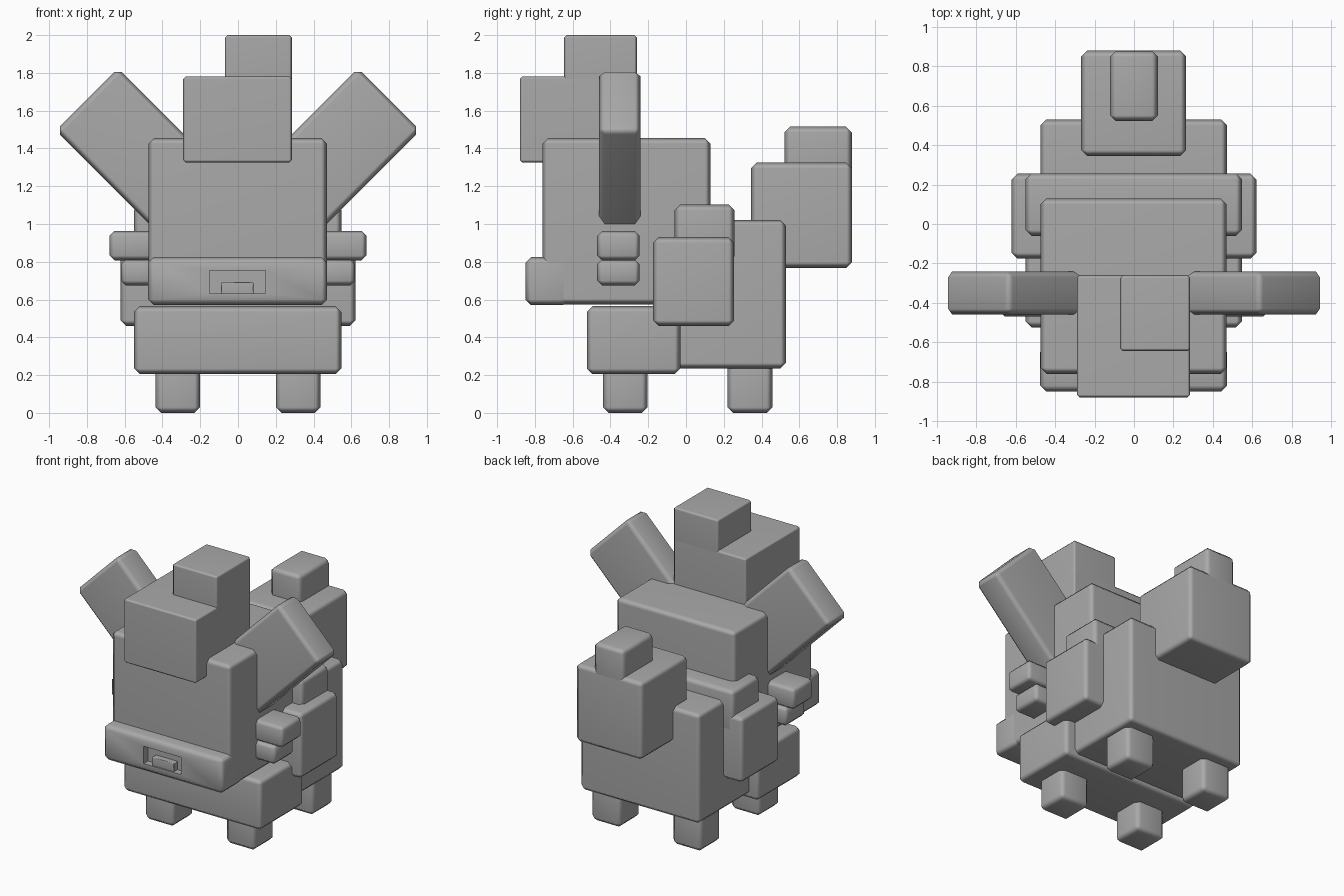
import bpy, bmesh, math
from mathutils import Matrix, Vector

if "Cube" in bpy.data.objects:
    bpy.data.objects.remove(bpy.data.objects["Cube"])

grey = bpy.data.materials.new("plain grey")
grey.diffuse_color = (0.4, 0.4, 0.4, 1)
grey.use_nodes = True
grey.node_tree.nodes["Principled BSDF"].inputs["Base Color"].default_value = grey.diffuse_color


def finish(name, bm):
    """Turn a bmesh into a smooth-shaded object with flat-looking faces."""
    bmesh.ops.recalc_face_normals(bm, faces=bm.faces)
    me = bpy.data.meshes.new(name)
    bm.to_mesh(me)
    bm.free()
    me.shade_smooth()
    me.set_sharp_from_angle(angle=math.radians(65))
    me.materials.append(grey)
    ob = bpy.data.objects.new(name, me)
    bpy.context.collection.objects.link(ob)
    mod = ob.modifiers.new("even shading", 'WEIGHTED_NORMAL')
    mod.keep_sharp = True
    return ob


def block(x, y, z, bevel):
    """Chamfered box between the given (min, max) ranges."""
    bm = bmesh.new()
    bmesh.ops.create_cube(bm, size=1)
    size = [b - a for a, b in (x, y, z)]
    mid = [(a + b) / 2 for a, b in (x, y, z)]
    bmesh.ops.scale(bm, vec=size, verts=bm.verts)
    bmesh.ops.translate(bm, vec=mid, verts=bm.verts)
    if bevel:
        bmesh.ops.bevel(bm, geom=bm.edges[:], offset=bevel, segments=1,
                        profile=0.5, affect='EDGES')
    return bm


def box(name, x, y, z, bevel=0.03):
    return finish(name, block(x, y, z, bevel))


def pair(name, x, y, z, bevel=0.03):
    box(name + "_right", x, y, z, bevel)
    box(name + "_left", (-x[1], -x[0]), y, z, bevel)


# head
box("head", (-0.474, 0.47), (-0.76, 0.13), (0.575, 1.455))

# muzzle with the mouth recessed into its front face
bm = block((-0.476, 0.472), (-0.85, -0.62), (0.57, 0.825), 0.03)
front = min(bm.faces, key=lambda f: f.calc_center_median().y)
bmesh.ops.inset_region(bm, faces=[front], thickness=0.02)
centre = front.calc_center_median()
for v in front.verts:
    v.co.x = 0.145 if v.co.x > centre.x else -0.15
    v.co.z = 0.755 if v.co.z > centre.z else 0.632
pocket = bmesh.ops.extrude_discrete_faces(bm, faces=[front])["faces"][0]
bmesh.ops.translate(bm, vec=(0, 0.05, 0), verts=pocket.verts)
finish("muzzle", bm)
box("tongue", (-0.09, 0.082), (-0.84, -0.78), (0.625, 0.692), 0.005)

# hair tuft
box("hair_base", (-0.29, 0.285), (-0.88, -0.26), (1.325, 1.782), 0.014)
box("hair_top", (-0.07, 0.285), (-0.645, -0.26), (1.7, 2.0), 0.014)

# ears, leaning out at 45 degrees
for side, s in (("right", 1), ("left", -1)):
    bm = block((-0.233, 0.233), (-0.11, 0.11), (-0.4, 0.4), 0.03)
    bm.transform(Matrix.Translation(Vector((s * 0.517, -0.35, 1.377)))
                 @ Matrix.Rotation(s * math.radians(45), 4, 'Y'))
    finish("ear_" + side, bm)

# cheek tufts
pair("upper_cheek_tuft", (0.4, 0.68), (-0.47, -0.245), (0.808, 0.962), 0.025)
pair("lower_cheek_tuft", (0.4, 0.62), (-0.47, -0.245), (0.675, 0.812), 0.025)

# body
box("chest", (-0.55, 0.547), (-0.525, -0.03), (0.205, 0.565))
box("hind_body", (-0.475, 0.472), (-0.06, 0.53), (0.235, 1.02))

# saddle over the back
box("saddle_side", (-0.622, 0.622), (-0.175, 0.255), (0.46, 0.93))
box("saddle_top", (-0.55, 0.547), (-0.06, 0.257), (0.8, 1.103))

# tail
box("tail", (-0.268, 0.265), (0.345, 0.88), (0.768, 1.325))
box("tail_tip", (-0.122, 0.122), (0.522, 0.878), (1.2, 1.515))

# legs
pair("front_leg", (0.2, 0.437), (-0.44, -0.203), (0, 0.28))
pair("hind_leg", (0.2, 0.437), (0.22, 0.457), (0, 0.3))
